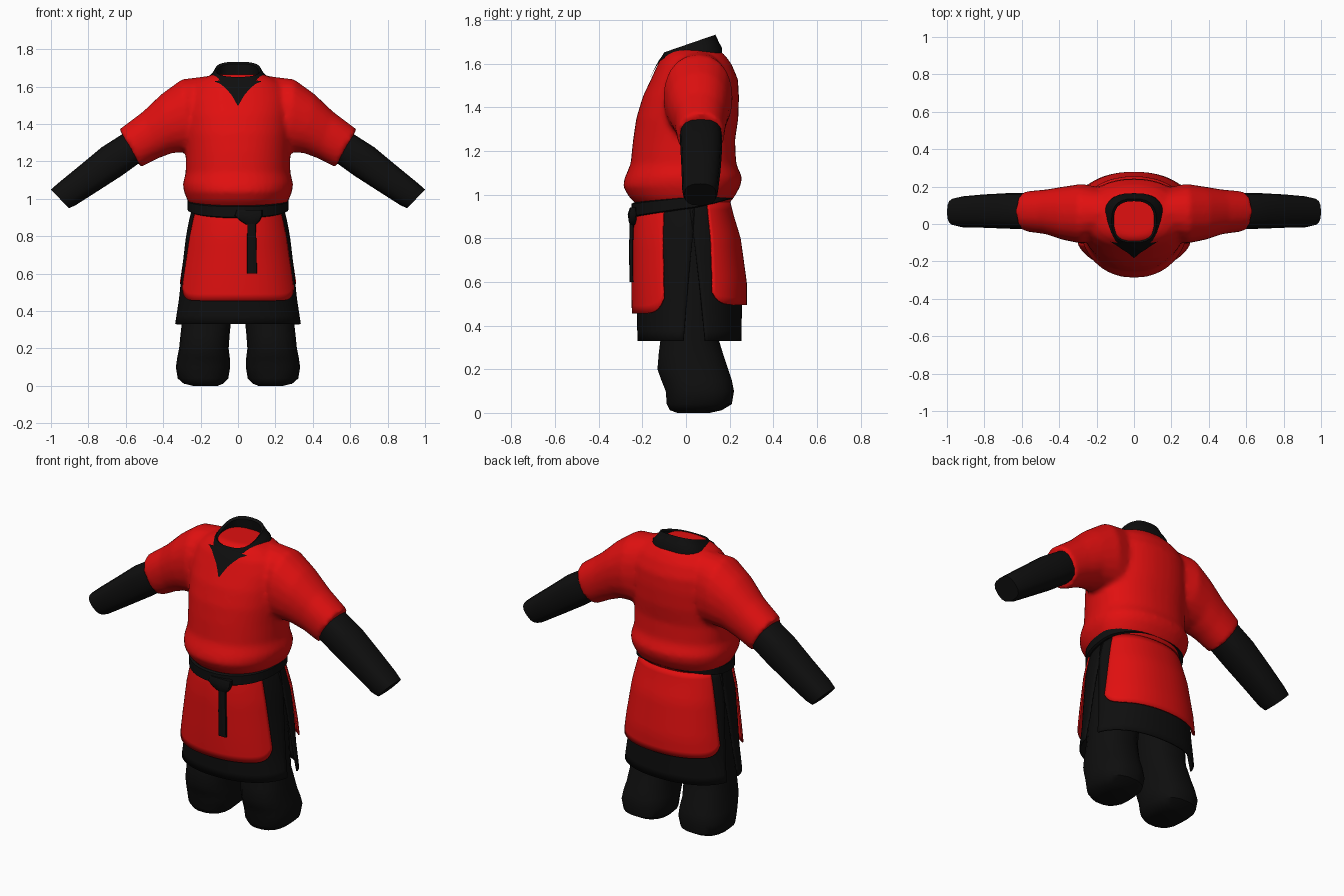
import bpy, bmesh, math
from mathutils import Vector as V

if "Cube" in bpy.data.objects:
    bpy.data.objects.remove(bpy.data.objects["Cube"])


def material(name, rgb):
    m = bpy.data.materials.new(name)
    m.diffuse_color = (*rgb, 1)
    m.use_nodes = True
    m.node_tree.nodes["Principled BSDF"].inputs["Base Color"].default_value = m.diffuse_color
    return m


RED = material("red cloth", (0.75, 0.005, 0.005))
BLACK = material("black cloth", (0.0045, 0.0045, 0.0045))


def power(c, n):
    return math.copysign(abs(c) ** (2 / n), c)


def oval(c, a, b, n=2.2, sides=20):
    """Rounded ring about c, spanned by half-axes a and b."""
    ts = [2 * math.pi * i / sides for i in range(sides)]
    return [V(c) + V(a) * power(math.cos(t), n) + V(b) * power(math.sin(t), n) for t in ts]


def add_rows(bm, rows, closed=True, caps=True):
    vs = [[bm.verts.new(p) for p in r] for r in rows]
    n = len(rows[0])
    for r, s in zip(vs, vs[1:]):
        for i in range(n if closed else n - 1):
            j = (i + 1) % n
            bm.faces.new((r[i], r[j], s[j], s[i]))
    if closed and caps:
        bm.faces.new(vs[0])
        bm.faces.new(vs[-1])


def make(name, lofts, mat, closed=True, caps=True, mirror=False, thick=0):
    bm = bmesh.new()
    for rows in lofts:
        add_rows(bm, rows, closed, caps)
    bmesh.ops.recalc_face_normals(bm, faces=bm.faces)
    me = bpy.data.meshes.new(name)
    bm.to_mesh(me)
    bm.free()
    me.materials.append(mat)
    ob = bpy.data.objects.new(name, me)
    bpy.context.collection.objects.link(ob)
    if mirror:
        ob.modifiers.new("Mirror", "MIRROR").use_mirror_merge = False
    if thick:
        s = ob.modifiers.new("Solidify", "SOLIDIFY")
        s.thickness, s.offset = thick, 0
    return ob


def body_point(prof, t, z, n, grow=0.0, mid=0.03):
    """Point on a body-shaped surface; t = 0 is the front, profile rows are z, half width, front y, back y."""
    lo = hi = prof[0]
    for lo, hi in zip(prof, prof[1:]):
        if z <= hi[0]:
            break
    f = min(max((z - lo[0]) / (hi[0] - lo[0]), 0), 1)
    w, yf, yb = (lo[k] + (hi[k] - lo[k]) * f for k in (1, 2, 3))
    c = math.cos(t)
    depth = (mid - yf if c > 0 else yb - mid) + grow
    return V(((w + grow) * power(math.sin(t), n), mid - depth * power(c, n), z))


def section(top, bottom, y0, y1, n=2.2, sides=20):
    """Arm cross-section between a top and a bottom (x, z) point."""
    (tx, tz), (bx, bz) = top, bottom
    return oval(((tx + bx) / 2, (y0 + y1) / 2, (tz + bz) / 2),
                ((tx - bx) / 2, 0, (tz - bz) / 2), (0, (y1 - y0) / 2, 0), n, sides)


# Tunic: torso and both short sleeves blended into one skin
TORSO = [(.95, .24, -.22, .19), (.99, .27, -.262, .222), (1.04, .29, -.29, .25), (1.08, .295, -.28, .257),
         (1.14, .28, -.254, .23), (1.25, .28, -.243, .225), (1.35, .285, -.228, .24), (1.45, .285, -.198, .243),
         (1.53, .28, -.16, .238), (1.60, .25, -.128, .208), (1.64, .20, -.1, .178), (1.665, .14, -.075, .15)]
torso = [[body_point(TORSO, 2 * math.pi * i / 40, r[0], 2.2) for i in range(40)] for r in TORSO]
sleeve = [section((.14, 1.66), (.16, 1.22), -.07, .19),
          section((.30, 1.64), (.26, 1.25), -.105, .215),
          section((.41, 1.56), (.35, 1.245), -.085, .2),
          section((.51, 1.465), (.43, 1.215), -.055, .185),
          section((.635, 1.372), (.52, 1.168), -.04, .175)]
flipped = [[V((-p.x, p.y, p.z)) for p in r] for r in sleeve]
tunic = make("tunic", [torso, sleeve, flipped], RED)
rm = tunic.modifiers.new("Blend", "REMESH")
rm.mode, rm.voxel_size, rm.use_smooth_shade = "VOXEL", 0.014, True
sm = tunic.modifiers.new("Soften", "SMOOTH")
sm.factor, sm.iterations = 0.5, 5

# Forearms
make("forearm", [[section((.55, 1.38), (.47, 1.24), -.02, .155, 2.6, 16),
                  section((.62, 1.345), (.53, 1.19), -.028, .165, 2.6, 16),
                  section((.73, 1.275), (.62, 1.125), -.025, .165, 2.6, 16),
                  section((.85, 1.175), (.76, 1.035), -.02, .158, 2.6, 16),
                  section((.96, 1.085), (.87, .965), -.018, .148, 2.6, 16),
                  section((1.0, 1.05), (.905, .95), -.008, .138, 2.6, 16)]], BLACK, mirror=True)


# Collar: tilted stand-up ring, higher at the back, hollow inside
def collar_ring(w, yf, yb, zf, zb):
    return oval((0, (yf + yb) / 2, (zf + zb) / 2), (w, 0, 0), (0, (yb - yf) / 2, (zb - zf) / 2), 2.6, 28)


make("collar", [[collar_ring(.165, -.11, .165, 1.585, 1.63), collar_ring(.16, -.115, .165, 1.62, 1.672),
                 collar_ring(.135, -.107, .15, 1.64, 1.70), collar_ring(.12, -.1, .135, 1.652, 1.733),
                 collar_ring(.108, -.088, .122, 1.645, 1.722), collar_ring(.12, -.08, .13, 1.61, 1.65)]], BLACK)

# Neck slit: V-shaped plate hugging the chest
slit_rows = []
for z, w in [(1.49, .003), (1.52, .018), (1.55, .035), (1.58, .06), (1.61, .09), (1.635, .13)]:
    slit_rows.append([V((w * (i / 5 - 1), -.16 + (z - 1.49) * .4, z)) for i in range(11)])
slit = make("neck_slit", [slit_rows], BLACK, closed=False)
sw = slit.modifiers.new("Hug", "SHRINKWRAP")
sw.target, sw.offset, sw.wrap_mode = tunic, 0.006, "ABOVE_SURFACE"

# Skirt: black front and back flaps with side slits
SKIRT = [(.33, .335, -.218, .25), (.47, .312, -.222, .252), (.6, .298, -.228, .256),
         (.8, .274, -.234, .235), (.9, .255, -.228, .208), (.97, .235, -.215, .19)]


def flap(name, centre, top_span, low_span, bottom, mat, grow=None, corner=0.0):
    rows = []
    for j in range(15):
        row = []
        for i in range(37):
            u = i / 18 - 1
            zb = bottom + corner * abs(u) ** 10
            f = j / 14
            z = zb + (.965 - zb) * f
            span = math.radians(low_span + (top_span - low_span) * f)
            row.append(body_point(SKIRT, centre + u * span, z, 2.2, grow(z) if grow else 0))
        rows.append(row)
    return make(name, [rows], mat, closed=False, thick=.008)


flap("skirt_front", 0, 93, 82, .33, BLACK)
flap("skirt_back", math.pi, 93, 77, .33, BLACK)


# Red panels lying over the flaps
def lift(z):
    return .008 + .014 * min(max((.9 - z) / .4, 0), 1)


flap("front_panel", 0, 62, 64, .455, RED, lift, .07)
flap("back_panel", math.pi, 69, 71, .495, RED, lift, .06)

# Belt: tilted band, lower at the front
belt_rows = []
for g, dz in [(0, -.022), (.012, -.018), (.012, .018), (0, .022), (-.03, .015), (-.03, -.015), (0, -.022)]:
    row = []
    for i in range(48):
        t = 2 * math.pi * i / 48
        p = body_point([(0, .258, -.238, .204), (1, .258, -.238, .204)], t, 0, 2.2, g)
        p.z = .965 - .035 * math.cos(t) + dz * (1.25 + .3 * math.cos(t))
        row.append(p)
    belt_rows.append(row)
make("belt", [belt_rows], BLACK, caps=False)


# Belt knot and hanging tail
def bar(name, sections):
    """Flattened strip through (x, y, z, half width, half depth) stations."""
    return make(name, [[oval((x, y, z), (w, 0, 0), (0, d, 0), 4, 12) for x, y, z, w, d in sections]], BLACK)


bar("belt_knot", [(.07, -.245, .862, .025, .012), (.065, -.245, .88, .05, .018),
                  (.055, -.245, .91, .075, .022), (.06, -.242, .94, .07, .015)])
bar("belt_tail", [(.075, -.25, .60, .026, .009), (.074, -.252, .75, .025, .009), (.072, -.248, .89, .022, .01)])

# Legs with wide, rounded feet
LEG = [(0, .11, .24, -.04, .11), (.012, .08, .29, -.075, .165), (.04, .052, .322, -.09, .212),
       (.10, .042, .332, -.095, .222), (.15, .044, .325, -.115, .212), (.20, .05, .315, -.133, .195),
       (.27, .045, .308, -.127, .172), (.34, .038, .30, -.118, .15), (.55, .02, .285, -.11, .15),
       (.92, .005, .23, -.11, .13)]
make("leg", [[oval(((a + b) / 2, (c + d) / 2, z), ((b - a) / 2, 0, 0), (0, (d - c) / 2, 0), 2.4, 18)
              for z, a, b, c, d in LEG]], BLACK, mirror=True)

# Smooth shading with crisp rims
for ob in bpy.context.collection.objects:
    ob.select_set(True)
    bpy.context.view_layer.objects.active = ob
bpy.ops.object.shade_smooth_by_angle(angle=math.radians(45))
